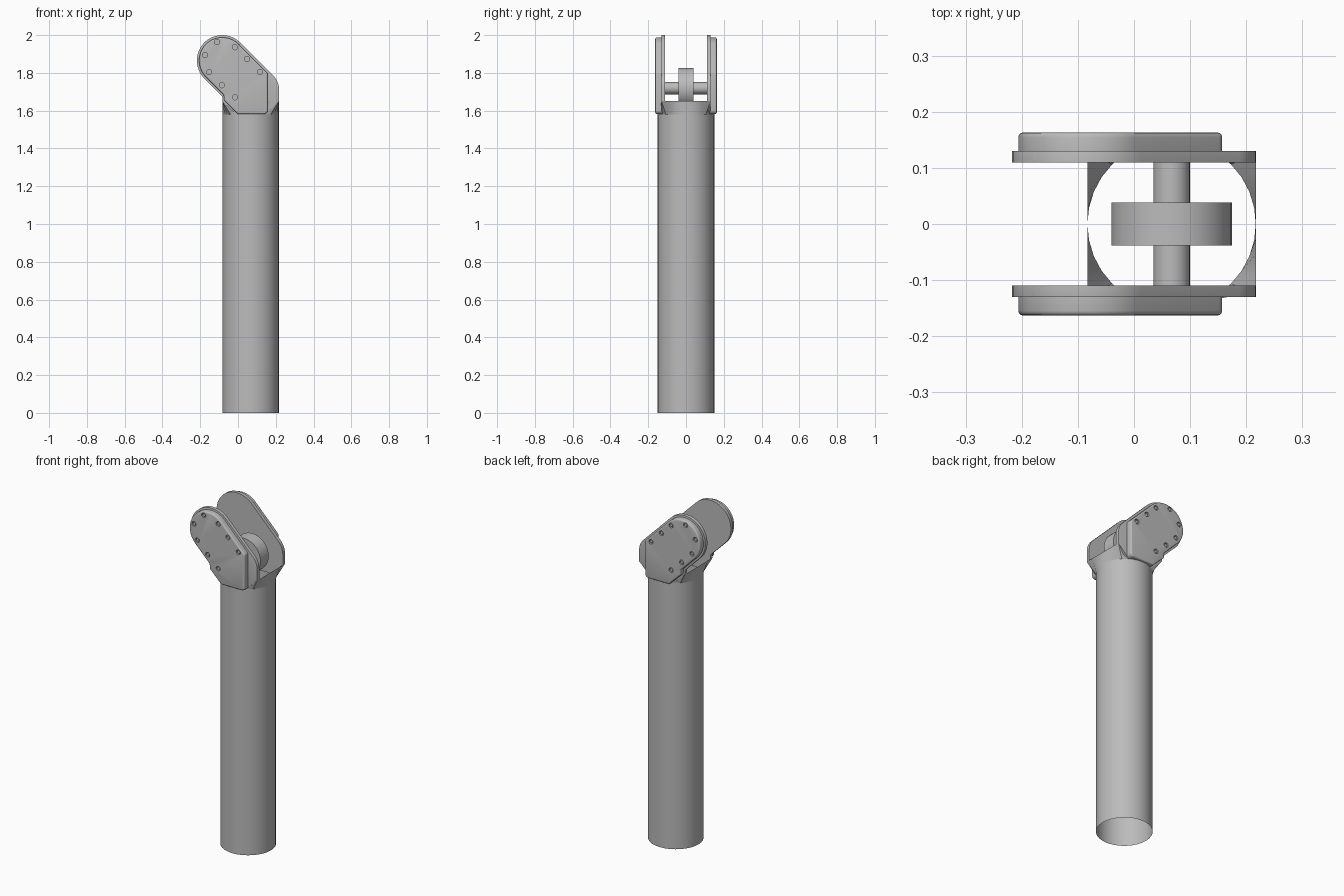
import bpy, bmesh, math
from mathutils import Vector, Matrix

old = bpy.data.objects.get("Cube")
if old:
    bpy.data.objects.remove(old, do_unlink=True)

metal = bpy.data.materials.new("grey_metal")
metal.use_nodes = True
colour = (0.5, 0.5, 0.5, 1)
metal.diffuse_color = colour
metal.node_tree.nodes["Principled BSDF"].inputs["Base Color"].default_value = colour

AXIS_X, RADIUS, TUBE_TOP, COLLAR_TOP = 0.067, 0.15, 1.58, 1.65
HEAD = (-0.083, 1.865)      # centre of the rounded upper end
SEGMENTS = 32


def finish(name, bm, angle=35):
    mesh = bpy.data.meshes.new(name)
    bm.to_mesh(mesh)
    bm.free()
    mesh.materials.append(metal)
    mesh.shade_smooth()
    mesh.set_sharp_from_angle(angle=math.radians(angle))
    obj = bpy.data.objects.new(name, mesh)
    bpy.context.collection.objects.link(obj)
    return obj


def rounded_outline(corners):
    """Turn (x, z, radius) corners into a filleted outline."""
    points = []
    for i, (x, z, r) in enumerate(corners):
        p = Vector((x, z))
        a = (Vector(corners[i - 1][:2]) - p).normalized()
        b = (Vector(corners[(i + 1) % len(corners)][:2]) - p).normalized()
        if r == 0:
            points.append(p)
            continue
        half = a.angle(b) / 2
        centre = p + (a + b).normalized() * (r / math.sin(half))
        start = p + a * (r / math.tan(half)) - centre
        end = p + b * (r / math.tan(half)) - centre
        steps = max(4, int(r * 100))
        for k in range(steps + 1):
            t = k / steps
            points.append(centre + (start * (1 - t) + end * t).normalized() * r)
    return points


def slab(name, corners, inner, outer, side, bevel):
    """Extrude an outline along y and round its outer rim."""
    bm = bmesh.new()
    verts = [bm.verts.new((p.x, side * inner, p.y)) for p in rounded_outline(corners)]
    bmesh.ops.remove_doubles(bm, verts=verts, dist=0.0005)
    face = bm.faces.new([v for v in verts if v.is_valid])
    top = bmesh.ops.extrude_face_region(bm, geom=[face])["geom"]
    if not face.is_valid or face not in bm.faces[:]:
        face = None
    moved = [g for g in top if isinstance(g, bmesh.types.BMVert)]
    bmesh.ops.translate(bm, verts=moved, vec=(0, side * (outer - inner), 0))
    if not any(all(abs(v.co.y - side * inner) < 1e-6 for v in f.verts) for f in bm.faces):
        bmesh.ops.holes_fill(bm, edges=[e for e in bm.edges if e.is_boundary], sides=0)
    bmesh.ops.recalc_face_normals(bm, faces=bm.faces[:])
    rim = [e for e in bm.edges if all(abs(v.co.y - side * outer) < 1e-6 for v in e.verts)]
    bmesh.ops.bevel(bm, geom=rim, offset=bevel, segments=3, profile=0.5,
                    affect='EDGES', clamp_overlap=True)
    return finish(name, bm)


def cylinder_y(bm, x, z, radius, length, y=0, segments=32):
    place = Matrix.Translation((x, y, z)) @ Matrix.Rotation(math.pi / 2, 4, 'X')
    bmesh.ops.create_cone(bm, cap_ends=True, segments=segments, radius1=radius,
                          radius2=radius, depth=length, matrix=place)


def skin(name, rings, angle):
    """Join successive rings of points into an open surface."""
    bm = bmesh.new()
    rows = [[bm.verts.new(p) for p in ring] for ring in rings]
    for low, high in zip(rows, rows[1:]):
        for i in range(SEGMENTS):
            j = (i + 1) % SEGMENTS
            bm.faces.new((low[i], low[j], high[j], high[i]))
    return finish(name, bm, angle)


# Open round tube, and the collar that turns its rim square
turns = [(math.cos(2 * math.pi * i / SEGMENTS), math.sin(2 * math.pi * i / SEGMENTS))
         for i in range(SEGMENTS)]


def circle(z):
    return [(AXIS_X + RADIUS * c, RADIUS * s, z) for c, s in turns]


square = [(AXIS_X + RADIUS * c / max(abs(c), abs(s)), 0.13 * s / max(abs(c), abs(s)), COLLAR_TOP)
          for c, s in turns]
skin("tube", [circle(0), circle(TUBE_TOP)], 35)
skin("collar", [circle(TUBE_TOP), square], 20)

# Axle and roller between the side plates
for name, radius, length in (("axle", 0.0325, 0.224), ("roller", 0.1075, 0.077)):
    bm = bmesh.new()
    cylinder_y(bm, AXIS_X, 1.719, radius, length)
    finish(name, bm)


def head_corners(r):
    d = r * math.sqrt(2)
    return [(HEAD[0], HEAD[1] + d, r), (HEAD[0] - d, HEAD[1], r)]


plate = head_corners(0.135) + [
    (-0.083, 1.675, 0.02), (-0.083, 1.65, 0), (-0.01, 1.58, 0),
    (0.145, 1.58, 0), (0.217, 1.65, 0), (0.217, 1.755, 0.1)]
cover = head_corners(0.123) + [
    (-0.075, 1.683, 0.02), (-0.075, 1.655, 0.015), (0, 1.582, 0.01),
    (0.157, 1.582, 0.02), (0.157, 1.798, 0.02)]
bolts = [(-0.111, 1.963), (-0.016, 1.936), (-0.175, 1.894), (0.048, 1.873),
         (-0.153, 1.804), (0.116, 1.804), (-0.085, 1.735), (-0.016, 1.671)]

# Side plates, covers and recessed bolts on both sides
for label, side in (("front", -1), ("back", 1)):
    slab(label + "_plate", plate, 0.11, 0.13, side, 0.008)
    lid = slab(label + "_cover", cover, 0.129, 0.163, side, 0.008)

    bm = bmesh.new()
    for x, z in bolts:
        cylinder_y(bm, x, z, 0.014, 0.02, side * 0.163, 16)
    cutter = finish("bolt_hole_cutter", bm)
    cutter.hide_render = True
    cut = lid.modifiers.new("bolt_holes", 'BOOLEAN')
    cut.operation = 'DIFFERENCE'
    cut.solver = 'EXACT'
    cut.object = cutter
    graph = bpy.context.evaluated_depsgraph_get()
    lid.data = bpy.data.meshes.new_from_object(lid.evaluated_get(graph))
    lid.modifiers.clear()
    lid.data.set_sharp_from_angle(angle=math.radians(35))
    bpy.data.objects.remove(cutter, do_unlink=True)

    bm = bmesh.new()
    for x, z in bolts:
        cylinder_y(bm, x, z, 0.009, 0.012, side * 0.154, 12)
    finish(label + "_bolts", bm)
